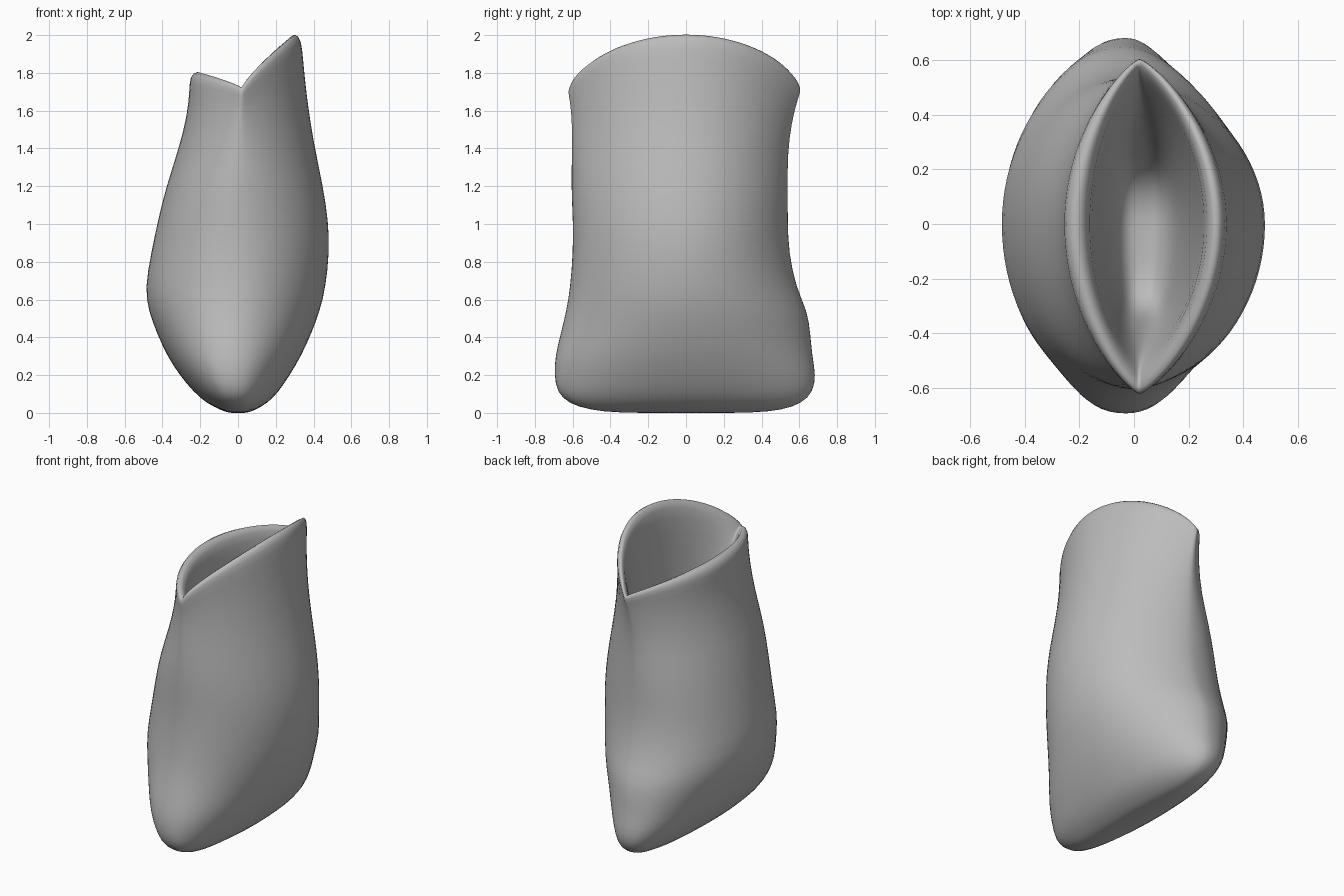
import bpy, bmesh, math

SIDES = 44

# height, left x, right x, front y, back y, tip x, end sharpness (1 = ellipse, 2 = pointed lens)
OUTER = [
    (0.00, -0.05, 0.05, -0.36, 0.36, 0.00, 0.9),
    (0.015, -0.09, 0.09, -0.51, 0.51, 0.00, 0.9),
    (0.05, -0.165, 0.155, -0.625, 0.615, -0.01, 0.9),
    (0.11, -0.235, 0.215, -0.685, 0.675, -0.02, 0.95),
    (0.20, -0.31, 0.275, -0.70, 0.69, -0.03, 1.0),
    (0.30, -0.375, 0.335, -0.695, 0.67, -0.03, 1.05),
    (0.42, -0.43, 0.39, -0.665, 0.66, -0.03, 1.15),
    (0.54, -0.475, 0.435, -0.635, 0.645, -0.02, 1.2),
    (0.66, -0.495, 0.465, -0.615, 0.585, -0.01, 1.2),
    (0.85, -0.46, 0.486, -0.60, 0.545, 0.00, 1.2),
    (1.02, -0.425, 0.48, -0.60, 0.54, 0.00, 1.2),
    (1.20, -0.38, 0.45, -0.61, 0.54, 0.00, 1.25),
    (1.38, -0.315, 0.40, -0.605, 0.54, 0.01, 1.35),
    (1.53, -0.27, 0.365, -0.605, 0.56, 0.01, 1.45),
    (1.65, -0.257, 0.345, -0.615, 0.59, 0.02, 1.55),
    (1.70, -0.257, 0.337, -0.63, 0.612, 0.02, 1.6),
]
# rolled lip, then the tapering pocket down to its floor
INNER = [
    (1.73, -0.215, 0.305, -0.61, 0.60, 0.02, 1.6),
    (1.705, -0.17, 0.265, -0.55, 0.565, 0.02, 1.6),
    (1.62, -0.155, 0.25, -0.50, 0.525, 0.02, 1.4),
    (1.45, -0.14, 0.23, -0.45, 0.45, 0.03, 1.2),
    (1.20, -0.12, 0.20, -0.40, 0.35, 0.03, 1.0),
    (0.95, -0.09, 0.165, -0.35, 0.25, 0.04, 0.8),
    (0.82, -0.06, 0.13, -0.30, 0.17, 0.04, 0.7),
    (0.78, -0.02, 0.08, -0.20, 0.06, 0.04, 0.7),
]


def ring_point(row, angle):
    z, left, right, front, back, tip, sharp = row
    c, s = math.cos(angle), math.sin(angle)
    y = c * (back if c > 0 else -front)
    # the body is fuller on the left and front than at the back right
    t = min(max((z - 1.1) / 0.61, 0.0), 1.0)
    fullness = 0.78 if s < 0 else (1.08 if c > 0 else 0.9)
    reach = abs(s) ** (sharp * (fullness + (1 - fullness) * t))
    x = tip + reach * ((right if s > 0 else left) - tip)
    # the mouth rises high on the right and slightly on the left
    lift = abs(s) ** 1.25 * (0.285 if s > 0 else 0.085)
    return x, y, z + lift * t * t


bm = bmesh.new()
rings = [[bm.verts.new(ring_point(row, 2 * math.pi * i / SIDES)) for i in range(SIDES)]
         for row in OUTER + INNER]
for lower, upper in zip(rings, rings[1:]):
    for i in range(SIDES):
        j = (i + 1) % SIDES
        bm.faces.new((lower[i], lower[j], upper[j], upper[i]))
# close the underside and the pocket floor
for ring in (rings[0], rings[-1]):
    centre = bm.verts.new([sum(v.co[k] for v in ring) / SIDES for k in range(3)])
    for i in range(SIDES):
        bm.faces.new((ring[i], ring[(i + 1) % SIDES], centre))
bmesh.ops.recalc_face_normals(bm, faces=bm.faces)
for face in bm.faces:
    face.smooth = True

mesh = bpy.data.meshes.new("pouch")
bm.to_mesh(mesh)
bm.free()
pouch = bpy.data.objects.new("pouch", mesh)
bpy.context.collection.objects.link(pouch)

# soft rounding of the folds
soft = pouch.modifiers.new("soften", "SUBSURF")
soft.levels = soft.render_levels = 1

grey = bpy.data.materials.new("plain grey")
grey.diffuse_color = (0.5, 0.5, 0.5, 1)
mesh.materials.append(grey)
